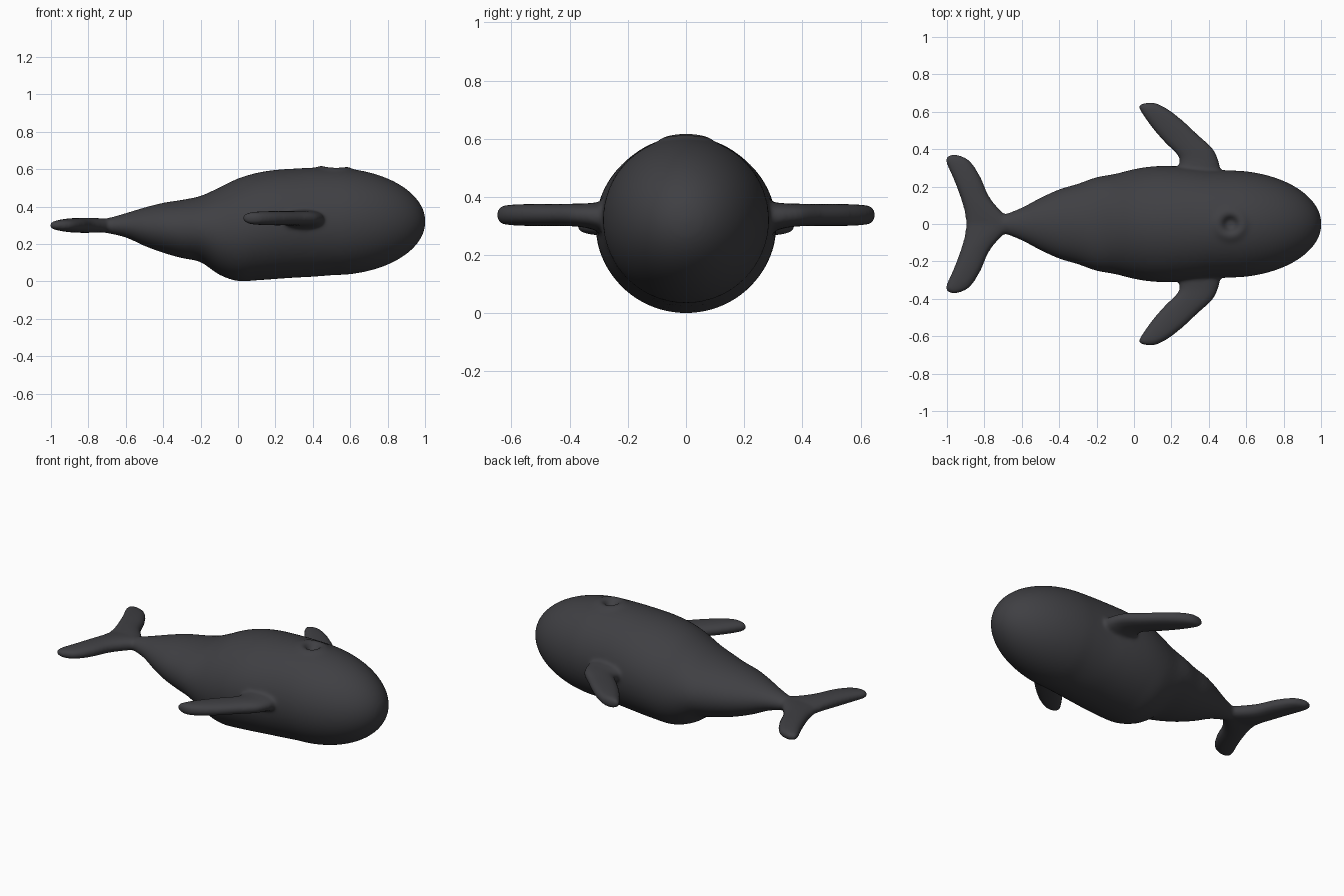
import bpy, bmesh, math
from mathutils import Vector

if "Cube" in bpy.data.objects:
    bpy.data.objects.remove(bpy.data.objects["Cube"])


def catmull(rows, steps):
    """Smoothly interpolate rows of numbers."""
    out = []
    for i in range(len(rows) - 1):
        a, b, c, d = (rows[max(0, min(len(rows) - 1, i + k))] for k in (-1, 0, 1, 2))
        for s in range(steps):
            t = s / steps
            out.append([0.5 * (2 * q + (r - p) * t + (2 * p - 5 * q + 4 * r - w) * t * t
                               + (3 * q - p - 3 * r + w) * t ** 3)
                        for p, q, r, w in zip(a, b, c, d)])
    out.append(list(rows[-1]))
    return out


def loft(bm, rings):
    """Skin a list of closed rings and cap both ends."""
    loops = [[bm.verts.new(p) for p in ring] for ring in rings]
    n = len(loops[0])
    faces = []
    for a, b in zip(loops, loops[1:]):
        for i in range(n):
            j = (i + 1) % n
            faces.append(bm.faces.new((a[i], a[j], b[j], b[i])))
    faces.append(bm.faces.new(loops[0][::-1]))
    faces.append(bm.faces.new(loops[-1]))
    bmesh.ops.recalc_face_normals(bm, faces=faces)


def power(v, e):
    return math.copysign(abs(v) ** e, v)


def fin(bm, rows, side):
    """Rows: lead x, lead y, trail x, trail y, half thickness, z."""
    rings = []
    for lx, ly, tx, ty, h, z in catmull(rows, 6):
        lead, trail = Vector((lx, side * ly, z)), Vector((tx, side * ty, z))
        mid, half = (lead + trail) / 2, (lead - trail) / 2
        ring = []
        for k in range(24):
            a = math.tau * k / 24
            ring.append(mid + half * power(math.cos(a), 0.85)
                        + Vector((0, 0, max(h, 0.002) * power(math.sin(a), 0.85))))
        rings.append(ring)
    loft(bm, rings)


bm = bmesh.new()

# Body: x, top z, bottom z, half width, with an elliptical nose
stations = [
    (-.82, .32, .28, .03), (-.7, .338, .258, .05), (-.6, .365, .235, .088),
    (-.5, .395, .19, .14), (-.4, .42, .153, .185), (-.3, .436, .125, .215),
    (-.2, .457, .103, .25), (-.1, .502, .036, .268), (0, .55, .002, .293),
    (.1, .58, .006, .308), (.2, .596, .013, .31), (.3, .603, .02, .303),
    (.4, .608, .025, .292)]
for deg in range(0, 91, 10):
    a = math.radians(deg)
    r = max(.287 * math.cos(a), .002)
    stations.append((.5 + .502 * math.sin(a), .32 + r, .32 - r, r))
rings = []
for x, top, bot, w in catmull(stations, 4):
    rings.append([(x, w * math.cos(math.tau * k / 64),
                   (top + bot) / 2 + (top - bot) / 2 * math.sin(math.tau * k / 64))
                  for k in range(64)])
loft(bm, rings)

# Flippers and tail flukes, mirrored
flipper = [
    (.46, .18, .21, .18, .055, .33), (.462, .285, .235, .30, .05, .332),
    (.45, .345, .242, .345, .042, .336), (.42, .405, .222, .38, .039, .338),
    (.35, .47, .165, .435, .038, .338), (.27, .545, .10, .51, .038, .338),
    (.19, .608, .05, .58, .036, .338), (.12, .645, .027, .62, .03, .338),
    (.075, .65, .03, .638, .015, .338)]
fluke = [
    (-.62, 0, -.898, 0, .038, .30), (-.69, .05, -.905, .06, .04, .30),
    (-.77, .14, -.927, .14, .04, .30), (-.82, .25, -.965, .24, .037, .30),
    (-.875, .335, -.995, .305, .03, .30), (-.93, .366, -1.006, .338, .023, .30),
    (-.97, .373, -1.004, .358, .012, .30)]
for side in (1, -1):
    fin(bm, flipper, side)
    fin(bm, fluke, side)

mesh = bpy.data.meshes.new("whale_body")
bm.to_mesh(mesh)
bm.free()
whale = bpy.data.objects.new("whale_body", mesh)
bpy.context.collection.objects.link(whale)

# Fuse the parts into one soft skin
remesh = whale.modifiers.new("fuse", 'REMESH')
remesh.mode = 'VOXEL'
remesh.voxel_size = 0.01
smooth = whale.modifiers.new("soften", 'SMOOTH')
smooth.factor = 0.5
smooth.iterations = 8
graph = bpy.context.evaluated_depsgraph_get()
whale.data = bpy.data.meshes.new_from_object(whale.evaluated_get(graph))
whale.modifiers.clear()
whale.data.name = "whale_body"

# Blowhole: a small pit with a slightly raised rim
for v in whale.data.vertices:
    if v.co.z > .5:
        d = math.hypot(v.co.x - .515, v.co.y)
        v.co.z += .009 * math.exp(-((d - .07) / .025) ** 2) - .028 * math.exp(-(d / .036) ** 4)

for p in whale.data.polygons:
    p.use_smooth = True

skin = bpy.data.materials.new("dark_skin")
skin.diffuse_color = (.05, .05, .056, 1)
skin.use_nodes = True
skin.node_tree.nodes["Principled BSDF"].inputs["Base Color"].default_value = skin.diffuse_color
whale.data.materials.clear()
whale.data.materials.append(skin)
